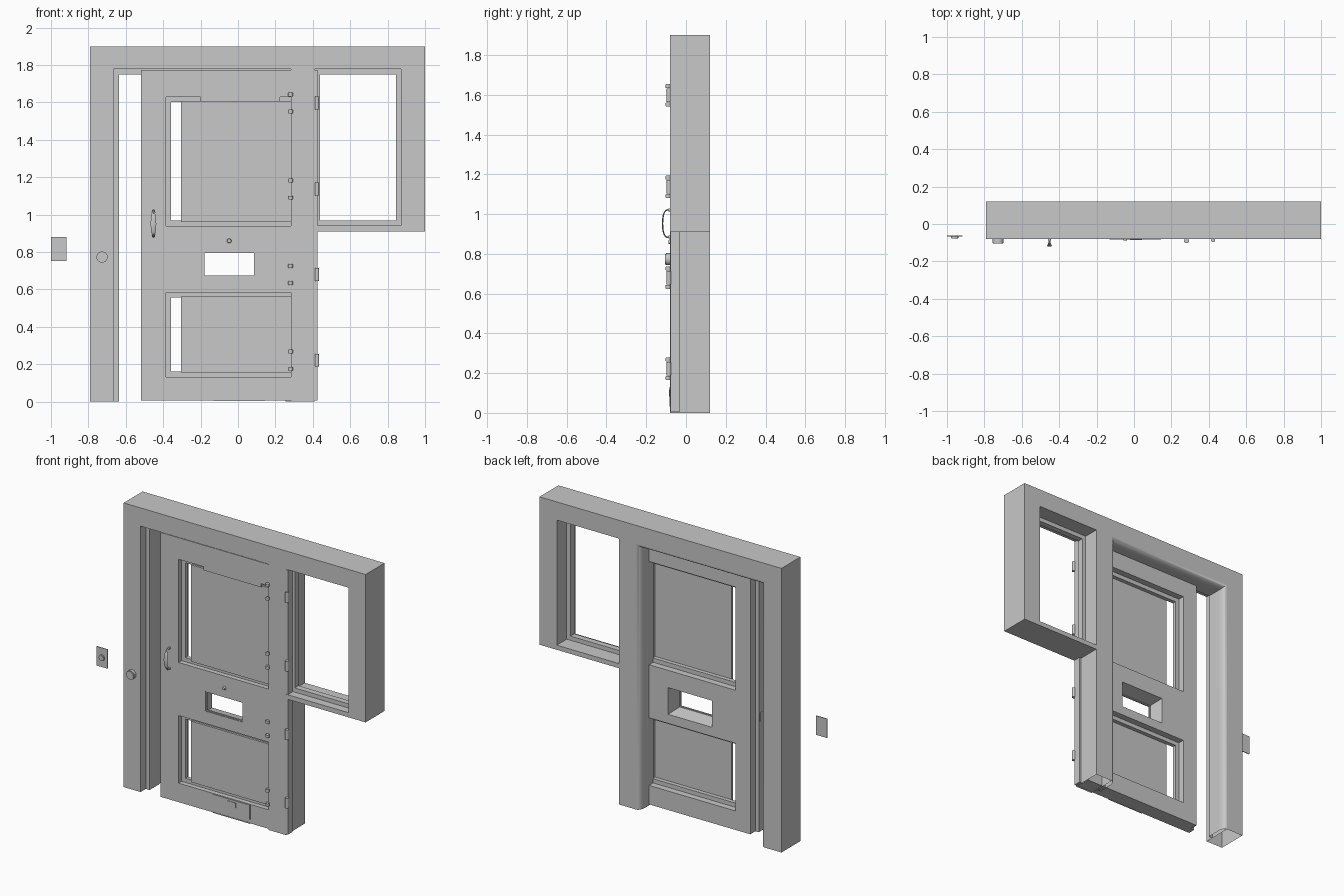
import bpy, bmesh, math
from mathutils import Matrix, Vector

cube = bpy.data.objects.get("Cube")
if cube:
    bpy.data.objects.remove(cube, do_unlink=True)

grey = bpy.data.materials.new("plain grey")
grey.use_nodes = True
tone = (0.58, 0.58, 0.58, 1)
grey.diffuse_color = tone
grey.node_tree.nodes["Principled BSDF"].inputs["Base Color"].default_value = tone


def add(name, mesh, smooth=False):
    mesh.name = name
    mesh.materials.clear()
    mesh.materials.append(grey)
    ob = bpy.data.objects.new(name, mesh)
    bpy.context.collection.objects.link(ob)
    if smooth:
        bpy.context.view_layer.objects.active = ob
        ob.select_set(True)
        bpy.ops.object.shade_smooth_by_angle(angle=math.radians(40))
        ob.select_set(False)
    return ob


def from_bmesh(name, bm, smooth=False):
    mesh = bpy.data.meshes.new(name)
    bm.to_mesh(mesh)
    bm.free()
    return add(name, mesh, smooth)


def rect(x0, x1, z0, z1):
    return [(x0, z0), (x1, z0), (x1, z1), (x0, z1)]


def inset(r, d):
    (x0, z0), (x1, z1) = r[0], r[2]
    return rect(x0 + d, x1 - d, z0 + d, z1 - d)


def slab(name, loops, y0, y1, open_bottom=False):
    """Outline with optional holes in the x-z plane, extruded from y0 to y1."""
    cu = bpy.data.curves.new(name, "CURVE")
    cu.dimensions = "2D"
    cu.fill_mode = "BOTH"
    cu.extrude = (y1 - y0) / 2
    for loop in loops:
        sp = cu.splines.new("POLY")
        sp.points.add(len(loop) - 1)
        for p, (x, z) in zip(sp.points, loop):
            p.co = (x, z, 0, 1)
        sp.use_cyclic_u = True
    tmp = bpy.data.objects.new(name + "_outline", cu)
    bpy.context.collection.objects.link(tmp)
    deps = bpy.context.evaluated_depsgraph_get()
    mesh = bpy.data.meshes.new_from_object(tmp.evaluated_get(deps))
    bpy.data.objects.remove(tmp, do_unlink=True)
    mesh.transform(Matrix.Translation((0, (y0 + y1) / 2, 0)) @ Matrix.Rotation(math.pi / 2, 4, "X"))
    bm = bmesh.new()
    bm.from_mesh(mesh)
    bmesh.ops.remove_doubles(bm, verts=bm.verts, dist=1e-5)
    bmesh.ops.recalc_face_normals(bm, faces=bm.faces)
    if open_bottom:
        feet = [f for f in bm.faces if all(v.co.z < 1e-4 for v in f.verts)]
        bmesh.ops.delete(bm, geom=feet, context="FACES")
    for f in bm.faces:
        f.smooth = False
    return from_bmesh(name, bm)


def rod(name, centre, r, length, axis="Z", r2=None, bevel=0.0):
    """Round part along an axis, smooth on the side."""
    bm = bmesh.new()
    bmesh.ops.create_cone(bm, cap_ends=True, segments=24, radius1=r,
                          radius2=r if r2 is None else r2, depth=length)
    if bevel:
        rims = [e for e in bm.edges if abs(e.verts[0].co.z - e.verts[1].co.z) < 1e-6]
        bmesh.ops.bevel(bm, geom=rims, offset=bevel, segments=2, affect="EDGES")
    if axis == "Y":  # first radius faces the back, second the front
        bm.transform(Matrix.Rotation(math.pi / 2, 4, "X"))
    bm.transform(Matrix.Translation(Vector(centre)))
    return from_bmesh(name, bm, smooth=True)


FRONT, BACK, STOP = -0.08, 0.12, -0.025
S = 0.028

# Frame: doorway open at the floor, side window beside it
L, R, TOP = -0.665, 0.283, 1.778
window = rect(0.41, 0.872, 0.942, TOP)
frame = [(-0.79, 0), (-0.79, 1.9), (1, 1.9), (1, 0.911), (0.41, 0.911),
         (0.41, 0), (R, 0), (R, TOP), (L, TOP), (L, 0)]
slab("frame", [frame, window], FRONT, BACK, open_bottom=True)
slab("window_stop", [window, inset(window, S)], STOP, 0.015)

# Doorway lining: square stop in front, rounded off towards the back
profile = [(0, STOP), (S, STOP)]
for i in range(9):
    a = math.pi / 2 * i / 8
    profile.append((S * math.cos(a), BACK - 0.05 + 0.05 * math.sin(a)))
bm = bmesh.new()
rows = [[bm.verts.new((x, y, z)) for x, z in
         ((L + d, 0), (L + d, TOP - d), (R - d, TOP - d), (R - d, 0))] for d, y in profile]
for a, b in zip(rows, rows[1:]):
    for k in range(3):
        bm.faces.new((a[k], a[k + 1], b[k + 1], b[k]))
bmesh.ops.recalc_face_normals(bm, faces=bm.faces)
# the stop face must look towards the front
if next(f for f in bm.faces if abs(f.normal.y) > 0.9).normal.y > 0:
    bmesh.ops.reverse_faces(bm, faces=bm.faces)
from_bmesh("doorway_lining", bm, smooth=True)

# Door leaf: core with panel openings and mail slot, plus an overlapping lip
D0, D_LIP, D1 = -0.077, -0.029, 0.025
upper = rect(-0.385, 0.288, 0.94, 1.63)
lower = rect(-0.385, 0.288, 0.133, 0.585)
slot = rect(-0.187, 0.092, 0.668, 0.802)
core = rect(-0.493, 0.399, 0.006, 1.748)
door = slab("door", [core, upper, lower, slot], D0, D1)
lip = [(-0.518, 0.006), (-0.518, 1.774), (0.424, 1.774), (0.424, 0.006),
       core[1], core[2], core[3], core[0]]
slab("door_lip", [lip], D0, D_LIP)

# Mail slot flares towards the back
flare = 0.022
cx, cz = (slot[0][0] + slot[2][0]) / 2, (slot[0][1] + slot[2][1]) / 2
for v in door.data.vertices:
    if v.co.y > 0 and abs(v.co.x - cx) < 0.15 and abs(v.co.z - cz) < 0.07:
        v.co.x += math.copysign(flare, v.co.x - cx)
        v.co.z += math.copysign(flare, v.co.z - cz)
slab("slot_rim", [slot, inset(slot, 0.007)], D0 + 0.004, D0 + 0.014)

# Panels, shifted aside in their openings
for name, hole in (("upper", upper), ("lower", lower)):
    slab(name + "_panel_stop", [hole, inset(hole, S)], -0.045, -0.018)
    z0, z1 = hole[0][1] + 0.022, hole[2][1] - 0.022
    slab(name + "_panel", [rect(-0.305, 0.335, z0, z1)], -0.06, -0.046)
slab("panel_top_bar", [rect(-0.2, 0.225, 1.606, 1.631)], D0, -0.05)
slab("latch_plate", [rect(-0.519, -0.517, 0.74, 0.8)], -0.062, -0.044)

# Mail flap with its pull
slab("mail_flap", [rect(-0.13, 0.145, 0.033, 0.13)], -0.083, D0)
slab("flap_pull", [rect(-0.022, 0.042, 0.083, 0.117)], -0.086, -0.083)
slab("door_sill_strip", [rect(-0.13, 0.145, 0.004, 0.009)], -0.08, D0)

# Hinges: barrels on the door edge, end caps on the post
for i, z in enumerate((0.222, 0.68, 1.137, 1.597)):
    rod(f"hinge_barrel_{i}", (0.423, -0.086, z), 0.011, 0.068)
    for dz in (-0.046, 0.046):
        rod(f"hinge_cap_{i}", (0.281, -0.09, z + dz), 0.013, 0.02, bevel=0.002)

# Round knob on the left post, spyhole on the door
rod("knob", (-0.727, -0.089, 0.773), 0.03, 0.032, "Y", bevel=0.004)
rod("spyhole", (-0.047, -0.081, 0.86), 0.013, 0.014, "Y", 0.01)

# Bell plate and push button, set apart at the left
slab("bell_plate", [rect(-1, -0.917, 0.752, 0.88)], -0.067, -0.062)
rod("bell_button", (-0.959, -0.071, 0.815), 0.02, 0.012, "Y", bevel=0.003)

# Bowed pull handle: flat strip, widest in the middle
bm = bmesh.new()
rings = []
N = 24
for i in range(N + 1):
    a = math.pi * i / N
    c, sn = math.cos(a), max(math.sin(a), 0)
    w = 0.005 + 0.01 * sn ** 2
    mid = Vector((-0.452, D0 - 0.041 * sn ** 0.5, 0.952 + 0.07 * c))
    n = Vector((0, -sn, c)) * 0.0035
    rings.append([bm.verts.new(mid + Vector((w * sx, 0, 0)) + n * sy)
                  for sx, sy in ((-1, 0), (0, 1), (1, 0), (0, -1))])
for a, b in zip(rings, rings[1:]):
    for k in range(4):
        bm.faces.new((a[k], a[k - 1], b[k - 1], b[k]))
bm.faces.new(rings[0])
bm.faces.new(rings[-1])
bmesh.ops.recalc_face_normals(bm, faces=bm.faces)
from_bmesh("pull_handle", bm)
for i, z in enumerate((0.884, 1.02)):
    rod(f"handle_foot_{i}", (-0.452, D0 - 0.004, z), 0.008, 0.012, "Y")
